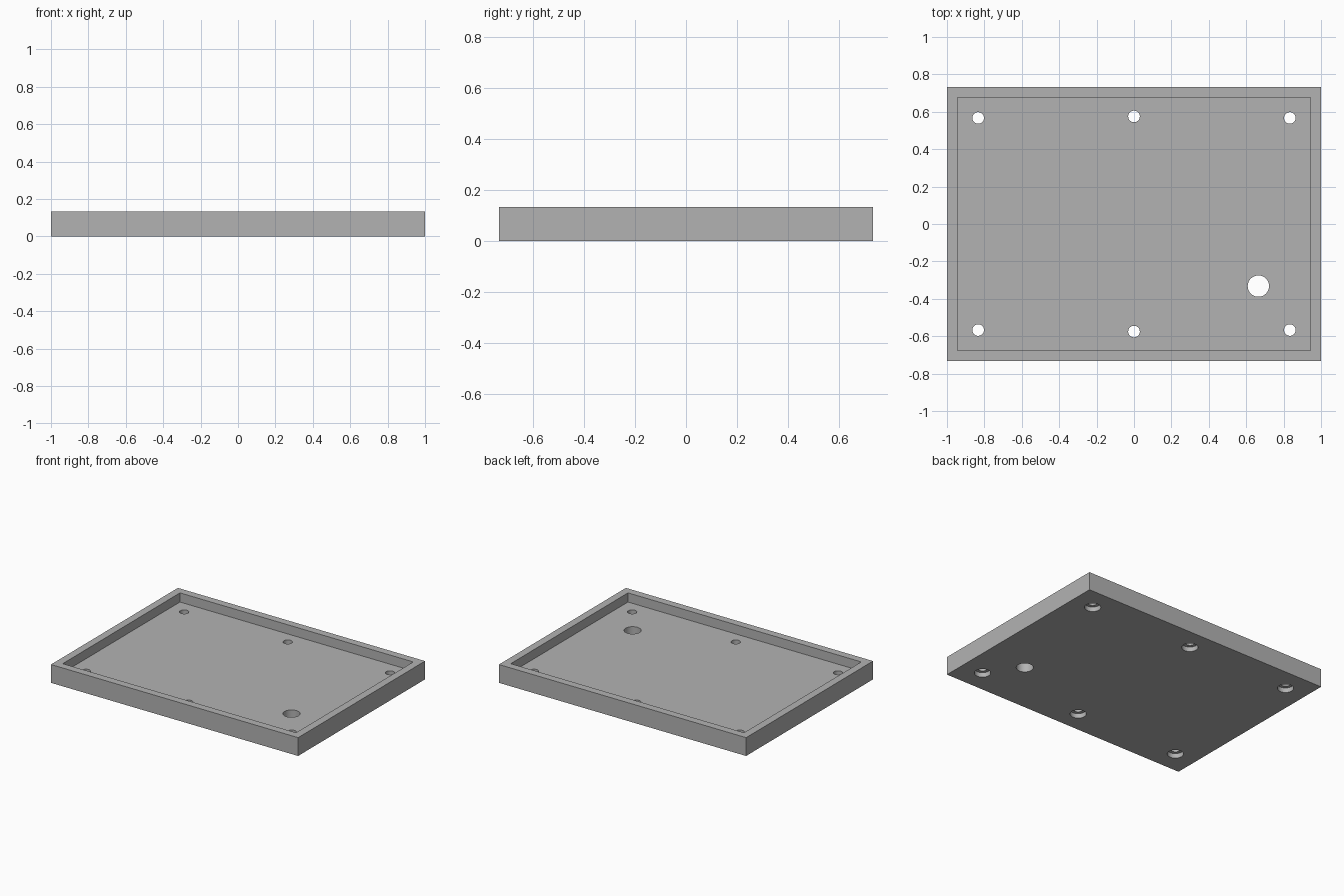
import bpy
import math

if "Cube" in bpy.data.objects:
    bpy.data.objects.remove(bpy.data.objects["Cube"], do_unlink=True)

WIDTH, DEPTH, HEIGHT = 2.0, 1.467, 0.134
WALL, FLOOR = 0.056, 0.067
BORE_DEPTH = 0.034

# Single grey material
grey = bpy.data.materials.new("grey plastic")
grey.use_nodes = True
colour = (0.45, 0.45, 0.45, 1)
grey.diffuse_color = colour
grey.node_tree.nodes["Principled BSDF"].inputs["Base Color"].default_value = colour


def box(name, width, depth, z0, z1):
    bpy.ops.mesh.primitive_cube_add(size=1, location=(0, 0, (z0 + z1) / 2))
    obj = bpy.context.object
    obj.name = name
    obj.scale = (width, depth, z1 - z0)
    bpy.ops.object.transform_apply(location=True, rotation=False, scale=True)
    obj.data.materials.append(grey)
    return obj


def cylinder(name, x, y, radius, z0, z1):
    bpy.ops.mesh.primitive_cylinder_add(
        vertices=48, radius=radius, depth=z1 - z0, location=(x, y, (z0 + z1) / 2))
    obj = bpy.context.object
    obj.name = name
    obj.data.materials.append(grey)
    return obj


def cut(target, cutter):
    mod = target.modifiers.new("cut", 'BOOLEAN')
    mod.operation = 'DIFFERENCE'
    mod.solver = 'EXACT'
    mod.object = cutter
    bpy.context.view_layer.objects.active = target
    bpy.ops.object.modifier_apply(modifier=mod.name)
    bpy.data.objects.remove(cutter, do_unlink=True)


# Open tray with a raised rim
tray = box("tray", WIDTH, DEPTH, 0, HEIGHT)
cut(tray, box("cavity", WIDTH - 2 * WALL, DEPTH - 2 * WALL, FLOOR, HEIGHT + 0.1))

# Six screw holes, counterbored from below
for side in (-1, 1):
    for x, y in ((-0.833, 0.567), (0, 0.575), (0.833, 0.567)):
        cut(tray, cylinder("counterbore", x, side * y, 0.054, -0.1, BORE_DEPTH))
        cut(tray, cylinder("screw_hole", x, side * y, 0.031, -0.1, FLOOR + 0.02))

# Large cable hole
cut(tray, cylinder("cable_hole", 0.665, -0.332, 0.057, -0.1, FLOOR + 0.02))

# Smooth hole walls, crisp edges
bpy.ops.object.select_all(action='DESELECT')
tray.select_set(True)
bpy.context.view_layer.objects.active = tray
bpy.ops.object.shade_smooth_by_angle(angle=math.radians(30))
